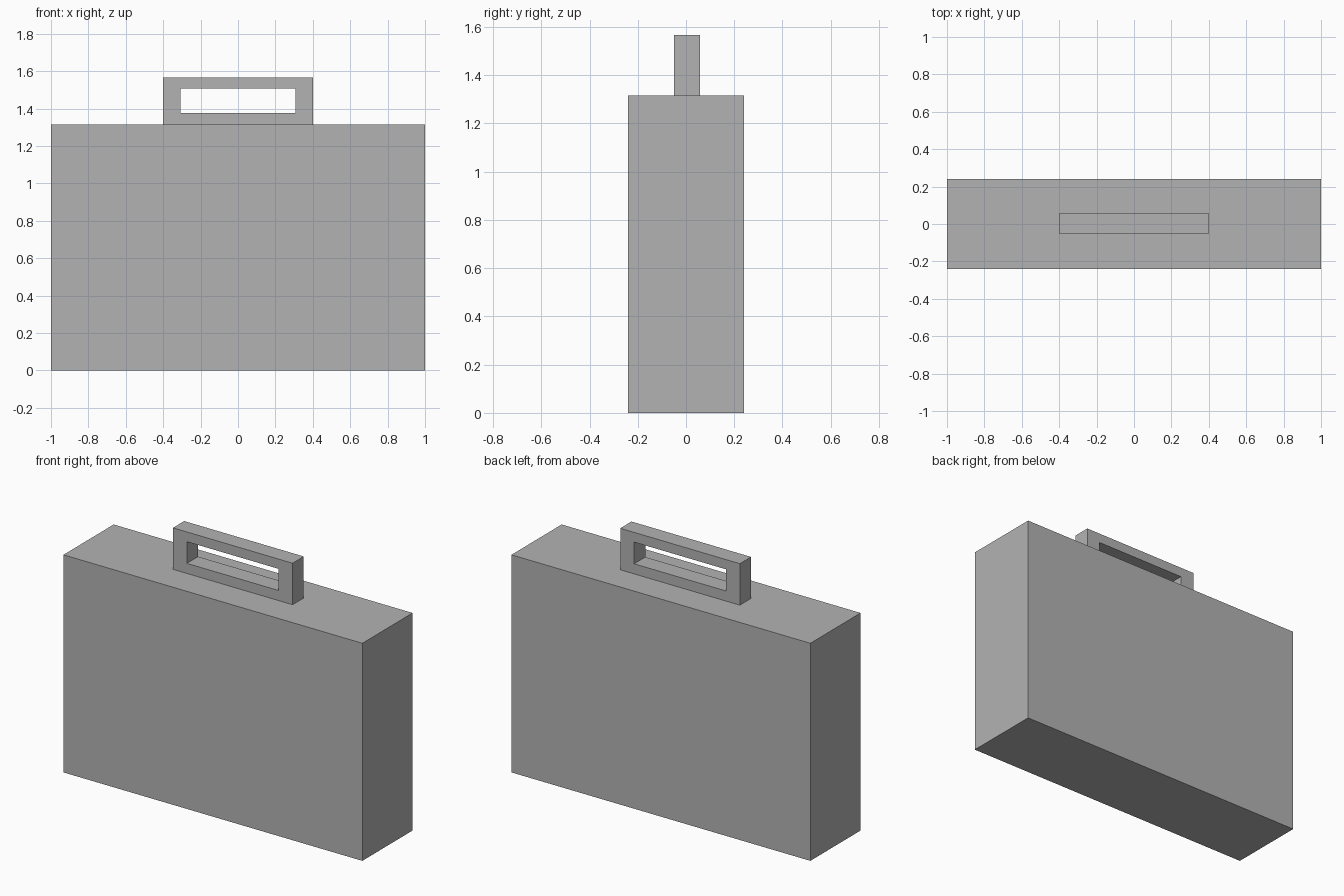
import bpy
import bmesh

cube = bpy.data.objects.get("Cube")
if cube:
    bpy.data.objects.remove(cube, do_unlink=True)

# Single grey finish
grey = bpy.data.materials.new("mid_grey")
grey.use_nodes = True
grey.diffuse_color = (0.45, 0.45, 0.45, 1)
grey.node_tree.nodes["Principled BSDF"].inputs["Base Color"].default_value = grey.diffuse_color


def finish(name, bm):
    bmesh.ops.recalc_face_normals(bm, faces=bm.faces)
    mesh = bpy.data.meshes.new(name)
    bm.to_mesh(mesh)
    bm.free()
    mesh.materials.append(grey)
    obj = bpy.data.objects.new(name, mesh)
    bpy.context.collection.objects.link(obj)
    return obj


def rectangle(bm, half_width, y, bottom, top):
    corners = ((-half_width, bottom), (half_width, bottom), (half_width, top), (-half_width, top))
    return [bm.verts.new((x, y, z)) for x, z in corners]


def extrude_back(bm, faces, depth):
    result = bmesh.ops.extrude_face_region(bm, geom=faces)
    verts = [v for v in result["geom"] if isinstance(v, bmesh.types.BMVert)]
    bmesh.ops.translate(bm, verts=verts, vec=(0, depth, 0))


BODY_TOP = 1.316

# Case body: a plain sharp-edged box
bm = bmesh.new()
front = bm.faces.new(rectangle(bm, 1.0, -0.24, 0, BODY_TOP))
extrude_back(bm, [front], 0.48)
finish("case_body", bm)

# Handle: a rectangular frame with an open grip hole
bm = bmesh.new()
outer = rectangle(bm, 0.4, -0.05, BODY_TOP, 1.567)
inner = rectangle(bm, 0.307, -0.05, 1.377, 1.508)
frame = [bm.faces.new((outer[i], outer[(i + 1) % 4], inner[(i + 1) % 4], inner[i])) for i in range(4)]
extrude_back(bm, frame, 0.107)
finish("carry_handle", bm)
